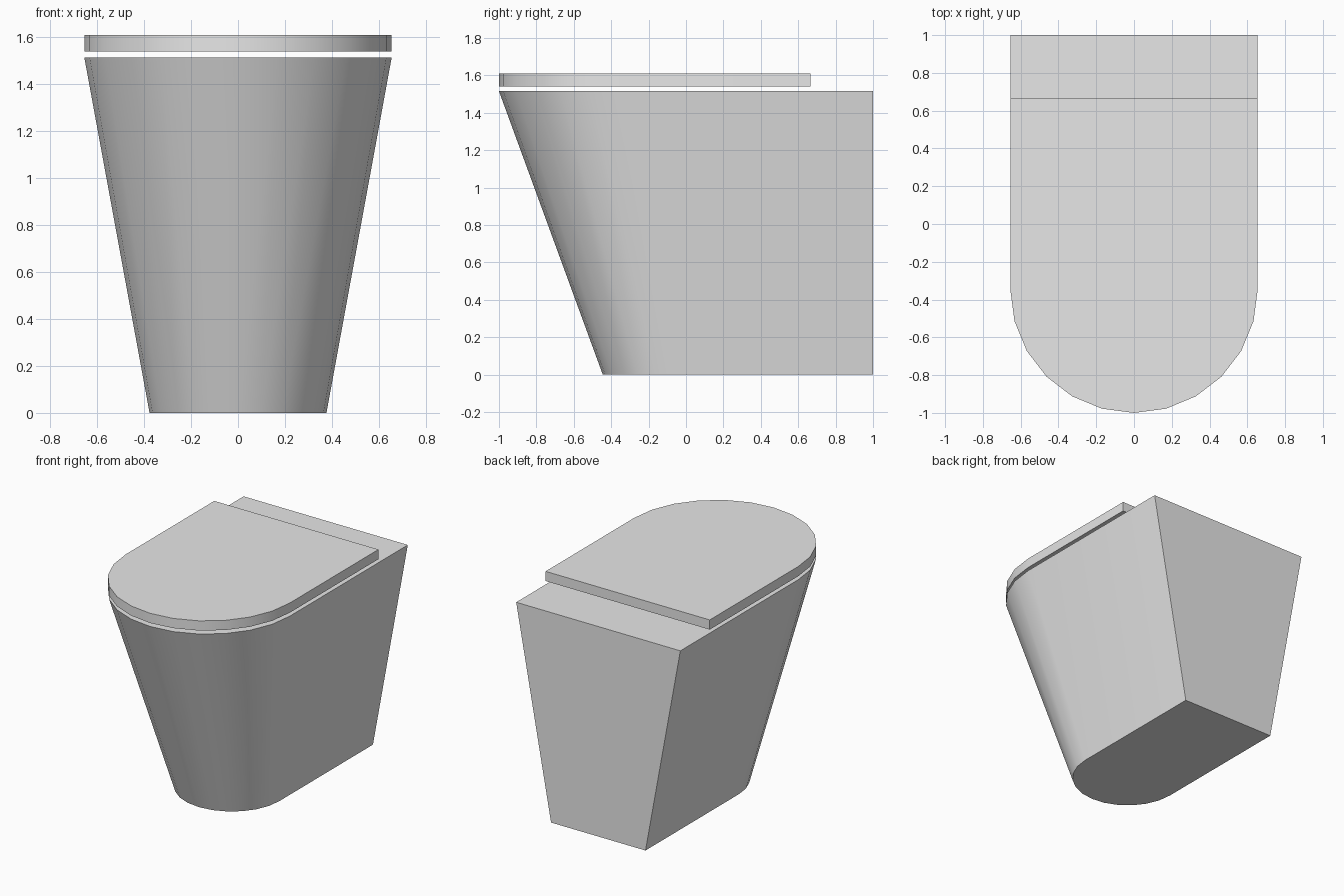
import bpy
import bmesh
from math import sin, cos, pi, radians

cube = bpy.data.objects.get("Cube")
if cube:
    bpy.data.objects.remove(cube, do_unlink=True)

GREY = (0.8, 0.8, 0.8, 1.0)
ceramic = bpy.data.materials.new("ceramic_grey")
ceramic.use_nodes = True
ceramic.diffuse_color = GREY
ceramic.node_tree.nodes["Principled BSDF"].inputs["Base Color"].default_value = GREY

ARC_STEPS = 12


def outline(radius, front, back, z):
    """Straight back and sides closed by a half-round front."""
    centre = front + radius
    points = [(-radius, back, z)]
    for i in range(ARC_STEPS + 1):
        a = pi + pi * i / ARC_STEPS
        points.append((radius * cos(a), centre + radius * sin(a), z))
    points.append((radius, back, z))
    return points


def loft(name, lower, upper):
    """Closed solid between two matching outlines."""
    bm = bmesh.new()
    low = [bm.verts.new(p) for p in lower]
    high = [bm.verts.new(p) for p in upper]
    n = len(low)
    for i in range(n):
        j = (i + 1) % n
        bm.faces.new((low[i], low[j], high[j], high[i]))
    bm.faces.new(low[::-1])
    bm.faces.new(high)
    bmesh.ops.recalc_face_normals(bm, faces=bm.faces)
    mesh = bpy.data.meshes.new(name)
    bm.to_mesh(mesh)
    bm.free()
    mesh.materials.append(ceramic)
    obj = bpy.data.objects.new(name, mesh)
    bpy.context.collection.objects.link(obj)
    bpy.ops.object.select_all(action="DESELECT")
    obj.select_set(True)
    bpy.context.view_layer.objects.active = obj
    bpy.ops.object.shade_smooth_by_angle(angle=radians(30))
    return obj


# Tapered pedestal with a flat upright back
loft("pedestal_bowl",
     outline(0.377, -0.445, 1.0, 0.0),
     outline(0.655, -1.0, 1.0, 1.515))

# Flat lid hovering just above the bowl
loft("lid",
     outline(0.655, -1.0, 0.665, 1.54),
     outline(0.655, -1.0, 0.665, 1.61))
